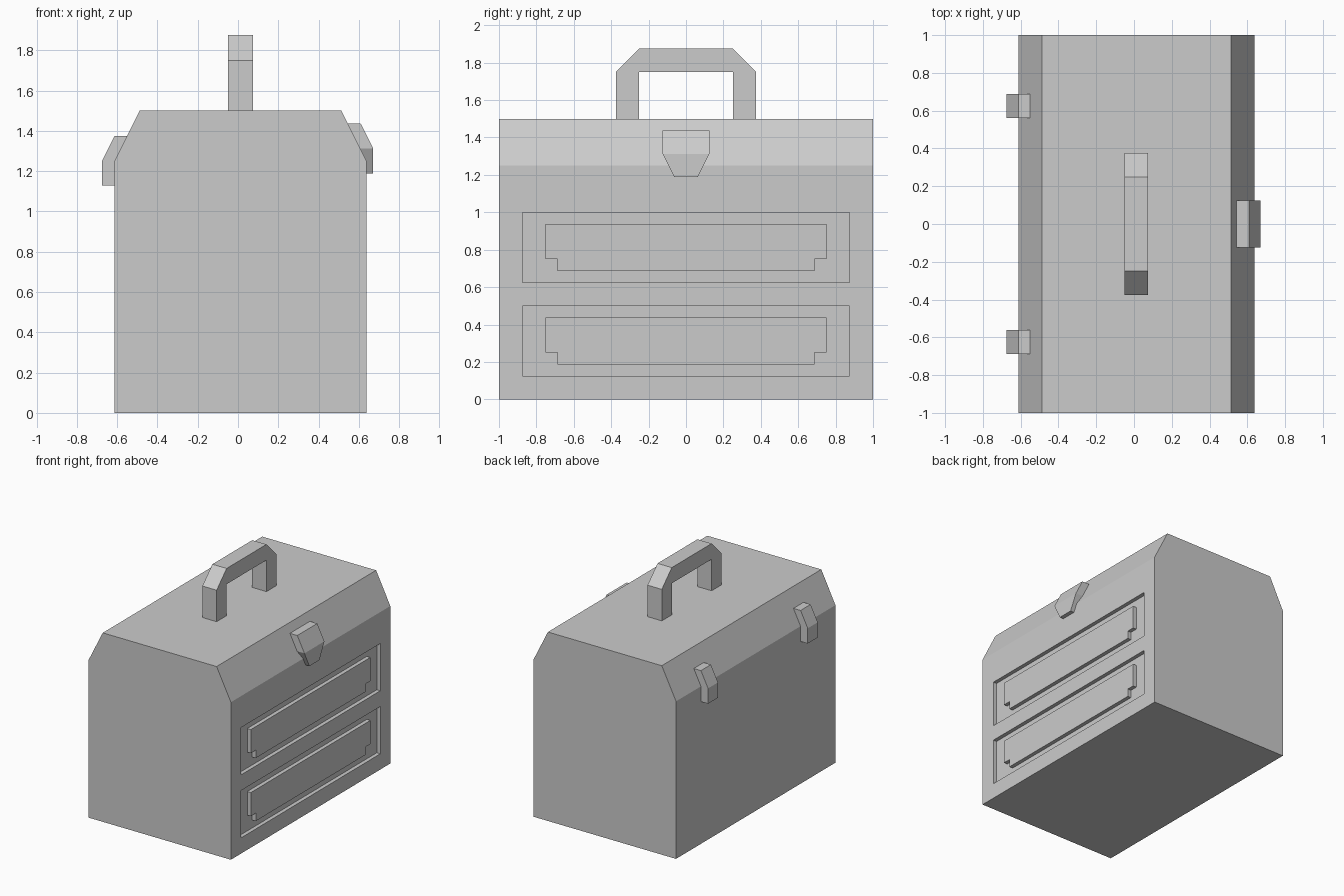
import bpy, bmesh

if "Cube" in bpy.data.objects:
    bpy.data.objects.remove(bpy.data.objects["Cube"])

CX = 0.0125          # centre of the body in x
FRONT = 0.6375       # drawer side of the body
DEPTH = 0.031        # drawer groove depth


def loft(name, rings):
    """Closed solid skinned through matching rings of points."""
    bm = bmesh.new()
    loops = [[bm.verts.new(p) for p in ring] for ring in rings]
    bm.faces.new(loops[0])
    bm.faces.new(loops[-1])
    n = len(rings[0])
    for a, b in zip(loops, loops[1:]):
        for i in range(n):
            j = (i + 1) % n
            bm.faces.new((a[i], a[j], b[j], b[i]))
    bmesh.ops.recalc_face_normals(bm, faces=bm.faces)
    mesh = bpy.data.meshes.new(name)
    bm.to_mesh(mesh)
    bm.free()
    ob = bpy.data.objects.new(name, mesh)
    bpy.context.collection.objects.link(ob)
    return ob


def extrude_y(name, profile, y0, y1):
    return loft(name, [[(x, y, z) for x, z in profile] for y in (y0, y1)])


def extrude_x(name, profile, x0, x1):
    return loft(name, [[(x, y, z) for y, z in profile] for x in (x0, x1)])


def mirrored(half):
    """Symmetric closed profile from its positive half."""
    return half + [(-y, z) for y, z in reversed(half)]


# Body with sloped shoulders
half = [(0.625, 0), (0.625, 1.25), (0.5, 1.5)]
body = extrude_y("body", [(x + CX, z) for x, z in mirrored(half)], -1, 1)

# Drawers: a recess in the body and a flush notched panel in each
for label, z in (("lower", 0.125), ("upper", 0.625)):
    cutter = extrude_x(label + "_recess_cutter",
                       mirrored([(0.875, z), (0.875, z + 0.375)]),
                       FRONT - DEPTH, FRONT + 0.1)
    cutter.hide_render = True
    mod = body.modifiers.new(label + "_recess", 'BOOLEAN')
    mod.operation = 'DIFFERENCE'
    mod.solver = 'EXACT'
    mod.object = cutter
    bpy.context.view_layer.objects.active = body
    bpy.ops.object.modifier_apply(modifier=mod.name)
    bpy.data.objects.remove(cutter)

    panel = [(0.6875, z + 0.0625), (0.6875, z + 0.125),
             (0.75, z + 0.125), (0.75, z + 0.3125)]
    extrude_x(label + "_drawer_panel", mirrored(panel), FRONT - DEPTH, FRONT)

# Carrying handle
arch = [(0.25, 1.5), (0.375, 1.5), (0.375, 1.75), (0.25, 1.875)]
outline = arch + [(-y, z) for y, z in reversed(arch)] + [(-0.25, 1.75), (0.25, 1.75)]
extrude_x("handle", outline, CX - 0.0625, CX + 0.0625)

# Latch: rows of inner x, outer x, z and half width, tapering to the bottom
rows = [(0.543, 0.608, 1.4375, 0.125), (0.606, 0.671, 1.3125, 0.125),
        (FRONT, 0.671, 1.25, 0.094), (FRONT, 0.671, 1.1875, 0.0625)]
loft("latch", [[(a, -w, z), (b, -w, z), (b, w, z), (a, w, z)]
               for a, b, z, w in rows])

# Hinges on the opposite side
hinge = [(-0.55, 1.375), (-0.6125, 1.375), (-0.675, 1.25),
         (-0.675, 1.129), (-0.6125, 1.129), (-0.6125, 1.25)]
for label, y in (("front", -0.625), ("rear", 0.625)):
    extrude_y(label + "_hinge", hinge, y - 0.0625, y + 0.0625)
